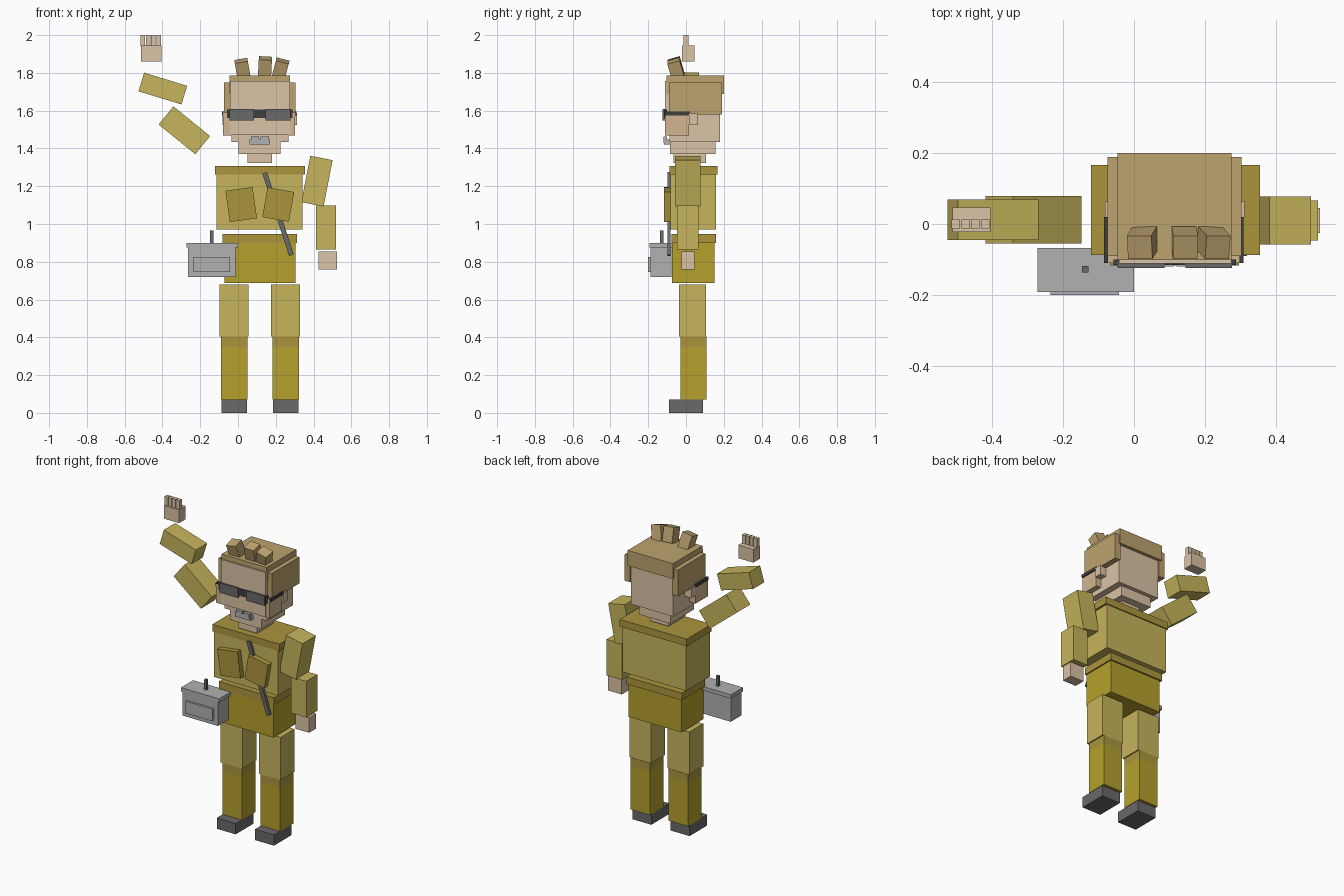
import bpy
from math import radians


def material(name, rgb):
    m = bpy.data.materials.new(name)
    m.diffuse_color = [(c / 255) ** 2.2 for c in rgb] + [1]
    return m


OLIVE = material("olive_light", (197, 179, 92))
DARK_OLIVE = material("olive_dark", (180, 160, 48))
TRIM = material("olive_trim", (170, 148, 64))
SKIN = material("skin", (218, 194, 164))
CHEEK = material("cheek", (210, 180, 144))
HAIR = material("hair", (188, 162, 110))
BLACK = material("charcoal", (105, 105, 105))
FRAME = material("frame_dark", (65, 65, 65))
GREY = material("case_grey", (175, 175, 175))


def block(name, center, size, mat, rot=(0, 0, 0)):
    """Box from centre and size, rotated in degrees."""
    bpy.ops.mesh.primitive_cube_add(size=1, location=center,
                                    rotation=[radians(a) for a in rot])
    ob = bpy.context.object
    ob.name = name
    ob.scale = size
    ob.data.materials.append(mat)
    return ob


def span(name, x, y, z, mat):
    """Axis-aligned box from its ranges."""
    r = (x, y, z)
    return block(name, [(a + b) / 2 for a, b in r], [b - a for a, b in r], mat)


# Legs and shoes
for side, cx in (("left", -0.021), ("right", 0.252)):
    def leg(part, w, y, z, mat):
        span(f"{side}_{part}", (cx - w / 2, cx + w / 2), y, z, mat)
    leg("shoe", 0.135, (-0.09, 0.09), (0, 0.07), BLACK)
    leg("lower_leg", 0.14, (-0.03, 0.108), (0.07, 0.35), DARK_OLIVE)
    leg("knee", 0.14, (-0.03, 0.108), (0.35, 0.405), TRIM)
    leg("upper_leg", 0.155, (-0.036, 0.106), (0.405, 0.68), OLIVE)

# Hips, belt, torso and shoulders
span("hips", (-0.072, 0.304), (-0.075, 0.15), (0.687, 0.9), DARK_OLIVE)
span("belt", (-0.082, 0.312), (-0.078, 0.16), (0.9, 0.947), TRIM)
span("torso", (-0.113, 0.342), (-0.083, 0.16), (0.97, 1.262), OLIVE)
span("shoulder_yoke", (-0.122, 0.356), (-0.087, 0.167), (1.262, 1.308), TRIM)

# Chest pockets and strap
block("left_pocket", (0.017, -0.1, 1.103), (0.145, 0.035, 0.167), TRIM, (0, -8, 0))
block("right_pocket", (0.213, -0.1, 1.103), (0.143, 0.035, 0.16), TRIM, (0, 10, 0))
block("strap", (0.212, -0.09, 1.053), (0.026, 0.018, 0.46), BLACK, (0, -18, 0))

# Neck, head, cheeks and ears
span("neck", (0.05, 0.18), (-0.065, 0.107), (1.322, 1.375), SKIN)
span("jaw", (0.003, 0.226), (-0.085, 0.155), (1.37, 1.437), SKIN)
span("head", (-0.035, 0.268), (-0.088, 0.18), (1.435, 1.75), SKIN)
span("face", (-0.042, 0.275), (-0.112, -0.08), (1.47, 1.757), SKIN)
for side, x, ex in (("left", (-0.079, -0.035), (-0.082, -0.03)),
                    ("right", (0.268, 0.303), (0.26, 0.312))):
    span(f"{side}_cheek", x, (-0.11, 0.015), (1.468, 1.59), CHEEK)
    span(f"{side}_ear", ex, (0.017, 0.063), (1.523, 1.585), SKIN)

# Hair cap, sides and tufts
span("hair_cap", (-0.046, 0.276), (-0.102, 0.2), (1.688, 1.787), HAIR)
span("left_side_hair", (-0.075, -0.033), (-0.09, 0.19), (1.58, 1.75), HAIR)
span("right_side_hair", (0.265, 0.304), (-0.09, 0.19), (1.58, 1.75), HAIR)
for i, (x, z, tilt) in enumerate(((0.024, 1.82, -10), (0.143, 1.832, 3), (0.225, 1.82, 15))):
    block(f"hair_tuft_{i + 1}", (x, -0.053, z), (0.07, 0.068, 0.095), HAIR, (16, tilt, 0))

# Glasses
span("glasses_frame", (-0.058, 0.288), (-0.116, -0.1), (1.56, 1.607), FRAME)
span("left_lens", (-0.046, 0.086), (-0.124, -0.108), (1.547, 1.61), BLACK)
span("right_lens", (0.145, 0.277), (-0.124, -0.108), (1.547, 1.61), BLACK)
span("left_temple", (-0.085, -0.073), (-0.11, 0.02), (1.575, 1.595), FRAME)
span("right_temple", (0.298, 0.31), (-0.11, 0.02), (1.575, 1.595), FRAME)

# Mouth piece
span("mouth_piece", (0.06, 0.17), (-0.117, -0.08), (1.42, 1.448), GREY)
for i, x in enumerate((0.09, 0.142)):
    span(f"mouth_bump_{i + 1}", (x - 0.022, x + 0.022), (-0.12, -0.1), (1.43, 1.463), GREY)

# Lowered arm
block("right_upper_arm", (0.418, 0.01, 1.227), (0.12, 0.135, 0.25), OLIVE, (0, 11, 0))
span("right_forearm", (0.412, 0.52), (-0.047, 0.066), (0.864, 1.097), OLIVE)
span("right_hand", (0.427, 0.525), (-0.025, 0.045), (0.758, 0.855), SKIN)

# Raised arm with open hand
block("left_upper_arm", (-0.284, 0.012, 1.496), (0.25, 0.135, 0.124), OLIVE, (0, 39, 0))
block("left_forearm", (-0.398, 0.012, 1.717), (0.238, 0.115, 0.103), OLIVE, (0, 17, 0))
span("left_hand", (-0.513, -0.405), (-0.022, 0.046), (1.86, 1.945), SKIN)
for i in range(4):
    x = -0.516 + i * 0.028
    span(f"finger_{i + 1}", (x, x + 0.024), (-0.013, 0.013), (1.94, 2.0), SKIN)

# Carried case
span("case_body", (-0.265, -0.012), (-0.187, -0.078), (0.72, 0.875), GREY)
span("case_lid", (-0.273, 0.0), (-0.192, -0.068), (0.875, 0.9), GREY)
span("case_plate", (-0.236, -0.042), (-0.2, -0.18), (0.747, 0.826), GREY)
span("case_lever", (-0.147, -0.129), (-0.137, -0.119), (0.89, 0.965), BLACK)
